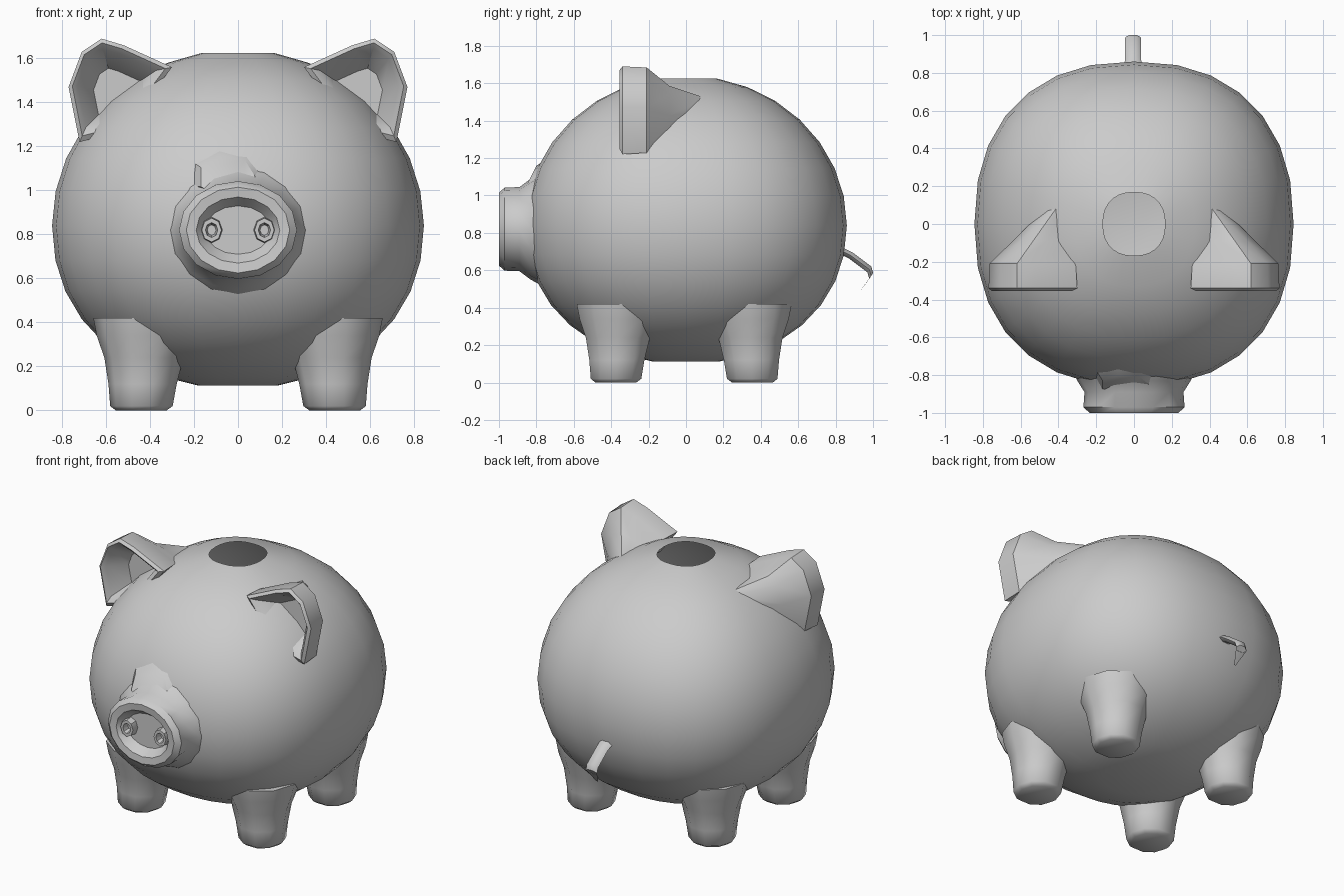
import bpy, bmesh, math
from mathutils import Vector

cube = bpy.data.objects.get("Cube")
if cube:
    bpy.data.objects.remove(cube, do_unlink=True)

grey = bpy.data.materials.new("plain grey")
grey.use_nodes = True
colour = (0.6, 0.6, 0.6, 1)
grey.diffuse_color = colour
grey.node_tree.nodes["Principled BSDF"].inputs["Base Color"].default_value = colour


def finish(name, bm, angle=40):
    """Turn a bmesh into a smooth-shaded grey object."""
    mesh = bpy.data.meshes.new(name)
    bm.to_mesh(mesh)
    bm.free()
    obj = bpy.data.objects.new(name, mesh)
    bpy.context.collection.objects.link(obj)
    mesh.materials.append(grey)
    bpy.ops.object.select_all(action="DESELECT")
    obj.select_set(True)
    bpy.context.view_layer.objects.active = obj
    bpy.ops.object.shade_smooth_by_angle(angle=math.radians(angle))
    return obj


def loft(name, loops, caps=(True, True), angle=40):
    """Skin a list of equal-length point loops."""
    bm = bmesh.new()
    rings = [[bm.verts.new(p) for p in loop] for loop in loops]
    n = len(rings[0])
    for a, b in zip(rings, rings[1:]):
        for i in range(n):
            j = (i + 1) % n
            bm.faces.new((a[i], a[j], b[j], b[i]))
    for cap, ring in zip(caps, (rings[0], rings[-1])):
        if cap:
            bm.faces.new(ring)
    bmesh.ops.recalc_face_normals(bm, faces=bm.faces)
    return finish(name, bm, angle)


def ellipse(centre, u, v, n):
    c, u, v = Vector(centre), Vector(u), Vector(v)
    return [c + u * math.cos(2 * math.pi * i / n) + v * math.sin(2 * math.pi * i / n)
            for i in range(n)]


# Body: squarish round shell, open at the top
def superellipse(a, power):
    return math.copysign(abs(a) ** (2 / power), a)


bands, sides = 16, 28
body_loops = []
for band in range(1, bands):
    t = math.pi * band / bands
    up = math.cos(t)
    power = 2 if up > 0 else 2.12
    z = 0.84 + (0.8 if up > 0 else 0.74) * superellipse(up, power)
    r = superellipse(math.sin(t), power)
    body_loops.append([])
    for i in range(sides):
        a = 2 * math.pi * i / sides
        body_loops[-1].append((0.845 * r * superellipse(math.cos(a), 2.3),
                               0.86 * r * superellipse(math.sin(a), 2.3), z))
loft("body", body_loops, caps=(False, True), angle=60)

# Snout: flared drum with a rim and a dished face
snout_profile = [(-0.70, 0.36, 0.34), (-0.83, 0.30, 0.27), (-0.89, 0.262, 0.225),
                 (-0.97, 0.268, 0.222), (-1.0, 0.235, 0.195), (-0.995, 0.19, 0.15),
                 (-0.94, 0.15, 0.11)]
loft("snout", [ellipse((0, y, 0.82), (rx, 0, 0), (0, 0, rz), 16)
               for y, rx, rz in snout_profile])

# Nostrils: small raised rings in the dish
for side, label in ((1, "left"), (-1, "right")):
    nostril = [(-0.93, 0.05), (-0.985, 0.045), (-0.985, 0.028), (-0.945, 0.02)]
    loft(label + "_nostril", [ellipse((side * 0.12, y, 0.82), (r, 0, 0), (0, 0, r * 1.2), 8)
                              for y, r in nostril])

# Crease above the snout
loft("snout_crease", [ellipse((-0.05, -0.76, 1.08), (0.19, 0, 0), (0, 0.05, 0.14), 7),
                      ellipse((-0.05, -0.85, 1.06), (0.13, 0, 0), (0, 0.05, 0.10), 7)])

# Ears: rimmed, hollow in front, tapering back into the body
outline = [(0.72, 1.22), (0.77, 1.47), (0.71, 1.63), (0.62, 1.69),
           (0.52, 1.66), (0.30, 1.56), (0.42, 1.40), (0.60, 1.25)]


def ear_loop(side, y, scale, cx=0.60, cz=1.50):
    return [(side * (cx + (x - 0.60) * scale), y, cz + (z - 1.50) * scale)
            for x, z in outline]


for side, label in ((1, "left"), (-1, "right")):
    loft(label + "_ear", [ear_loop(side, -0.20, 0.45, 0.58, 1.47),
                          ear_loop(side, -0.33, 0.76),
                          ear_loop(side, -0.355, 0.90),
                          ear_loop(side, -0.34, 1.0),
                          ear_loop(side, -0.21, 0.97),
                          ear_loop(side, -0.09, 0.72, 0.52, 1.45),
                          ear_loop(side, 0.09, 0.35, 0.40, 1.46)])

# Legs: tapered stumps flaring into the belly
leg_profile = [(0.0, 0.115), (0.02, 0.142), (0.12, 0.155), (0.24, 0.18),
               (0.34, 0.22), (0.42, 0.24)]
for side, label in ((1, "left"), (-1, "right")):
    for y, end in ((-0.375, "front"), (0.355, "back")):
        loops = []
        for z, r in leg_profile:
            lean = 1 - 0.12 * z
            loops.append(ellipse((side * 0.44 * lean, y * lean, z),
                                 (r, 0, 0), (0, r, 0), 10))
        loft(f"{label}_{end}_leg", loops, angle=50)

# Tail: flat hooked strip
tail_path = [(0.80, 0.72, 0.05), (0.88, 0.68, 0.042), (0.98, 0.605, 0.042),
             (0.99, 0.57, 0.04), (0.94, 0.50, 0.012)]
loft("tail", [ellipse((-0.005, y, z), (w, 0, 0), (0, 0.012, 0.018), 6)
              for y, z, w in tail_path])
